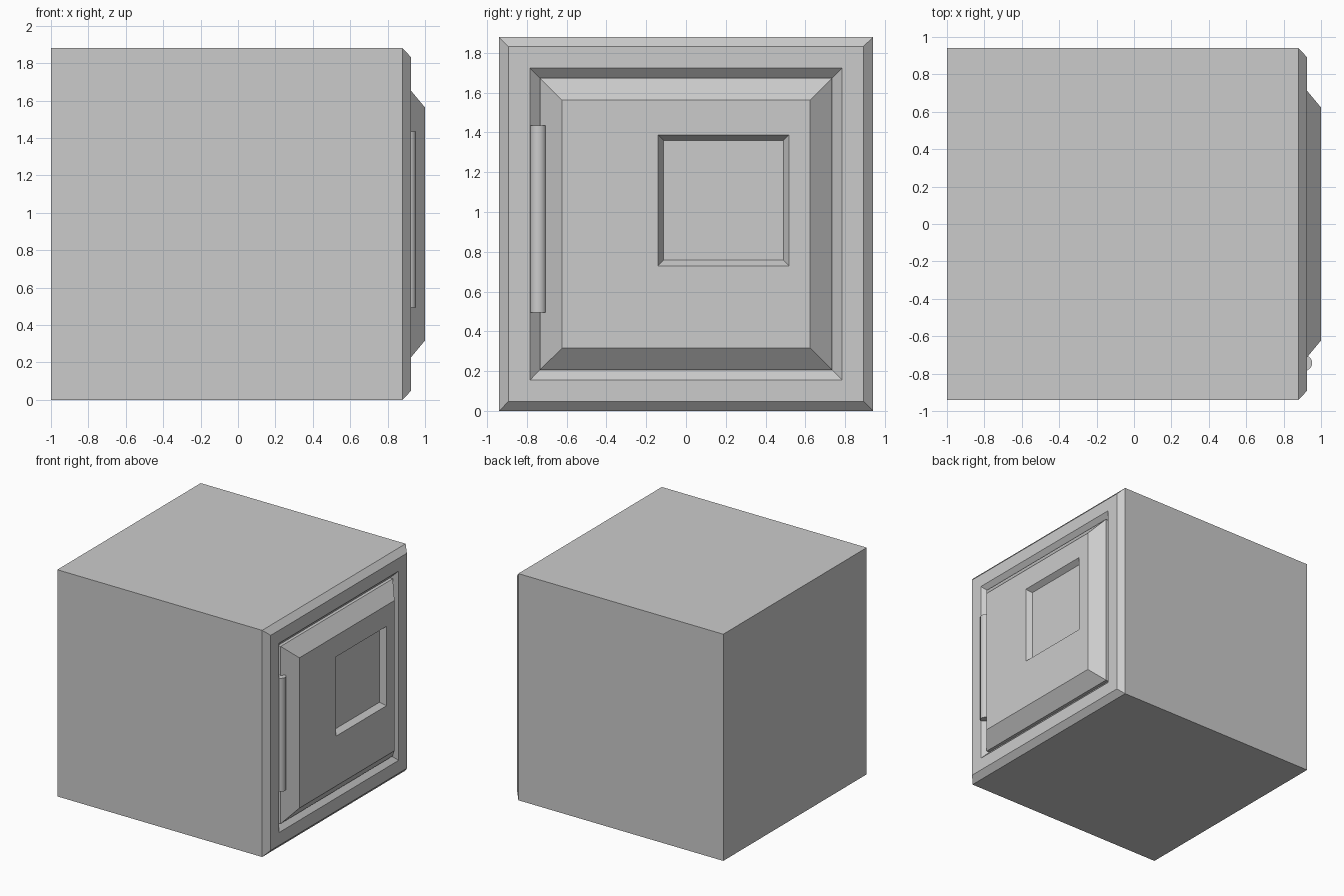
import bpy, bmesh

if "Cube" in bpy.data.objects:
    bpy.data.objects.remove(bpy.data.objects["Cube"])


def ring_loft(name, rings, cap_start=False, cap_end=False):
    """Join square rings (x, centre y, centre z, half size) into one skin."""
    bm = bmesh.new()
    loops = [[bm.verts.new((x, cy + sy * h, cz + sz * h))
              for sy, sz in ((-1, -1), (1, -1), (1, 1), (-1, 1))]
             for x, cy, cz, h in rings]
    for a, b in zip(loops, loops[1:]):
        for i in range(4):
            j = (i + 1) % 4
            bm.faces.new((a[i], a[j], b[j], b[i]))
    if cap_start:
        bm.faces.new(loops[0][::-1])
    if cap_end:
        bm.faces.new(loops[-1])
    mesh = bpy.data.meshes.new(name)
    bm.to_mesh(mesh)
    bm.free()
    obj = bpy.data.objects.new(name, mesh)
    bpy.context.collection.objects.link(obj)
    return obj


MID = 0.94          # height of the box centre
WIN = (0.188, 1.059)  # window centre

# Box with bevelled front rim and sloped door opening
ring_loft("box_body", [
    (-1.0, 0, MID, 0.94),
    (0.88, 0, MID, 0.94),
    (0.925, 0, MID, 0.892),
    (0.925, 0, MID, 0.785),
    (0.88, 0, MID, 0.735),
], cap_start=True)

# Raised door with sloped edges and sunken square window
ring_loft("door", [
    (0.88, 0, MID, 0.735),
    (0.906, 0, MID, 0.735),
    (1.0, 0, MID, 0.623),
    (1.0, *WIN, 0.329),
    (0.956, *WIN, 0.301),
], cap_end=True)

# Upright round handle
bpy.ops.mesh.primitive_cylinder_add(
    vertices=16, radius=0.042, depth=0.94, location=(0.911, -0.743, 0.964))
handle = bpy.context.object
handle.name = "door_handle"
bpy.ops.object.shade_smooth_by_angle()
